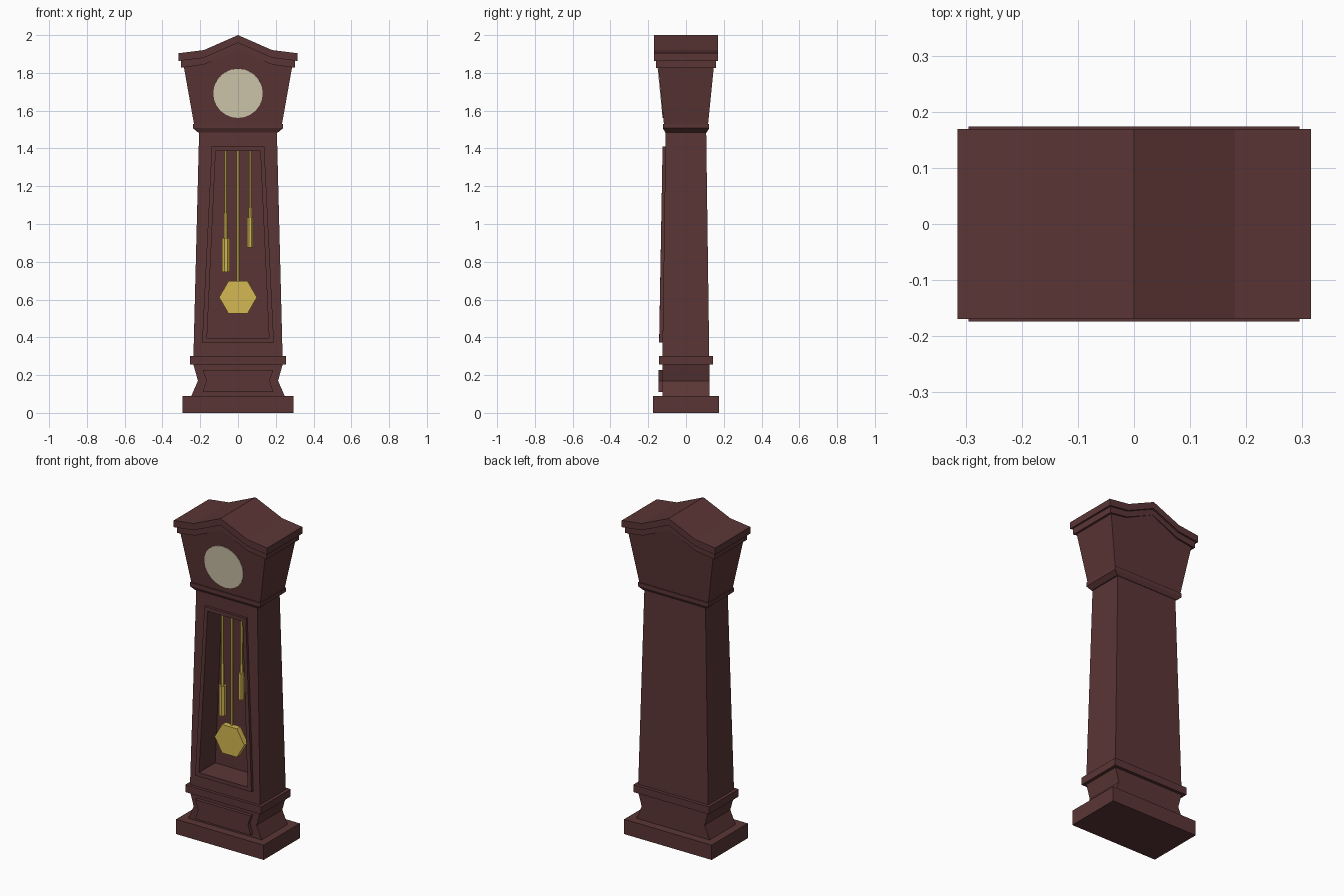
import bpy, bmesh, math
from mathutils import Matrix

if "Cube" in bpy.data.objects:
    bpy.data.objects.remove(bpy.data.objects["Cube"])


def material(name, col):
    m = bpy.data.materials.new(name)
    m.diffuse_color = (*col, 1)
    m.use_nodes = True
    m.node_tree.nodes["Principled BSDF"].inputs["Base Color"].default_value = m.diffuse_color
    return m


WOOD = material("dark_red_wood", (0.105, 0.036, 0.036))
BRASS = material("brass", (0.66, 0.48, 0.085))
IVORY = material("ivory", (0.66, 0.60, 0.43))


def finish(name, bm, mat):
    bmesh.ops.recalc_face_normals(bm, faces=bm.faces[:])
    me = bpy.data.meshes.new(name)
    bm.to_mesh(me)
    bm.free()
    me.materials.append(mat)
    ob = bpy.data.objects.new(name, me)
    bpy.context.collection.objects.link(ob)
    return ob


def loft(name, loops, mat=WOOD):
    """Skin through matching point loops and cap both ends."""
    bm = bmesh.new()
    rings = [[bm.verts.new(p) for p in loop] for loop in loops]
    for a, b in zip(rings, rings[1:]):
        for i in range(len(a)):
            j = (i + 1) % len(a)
            bm.faces.new((a[i], a[j], b[j], b[i]))
    bm.faces.new(rings[0][::-1])
    bm.faces.new(rings[-1])
    return finish(name, bm, mat)


def tiers(name, levels):
    """Stack of rectangles: (half width, half depth, z)."""
    return loft(name, [[(-w, -d, z), (w, -d, z), (w, d, z), (-w, d, z)] for w, d, z in levels])


def slab(name, profile, y0, y1):
    """Front outline (x, z) extruded along y."""
    return loft(name, [[(x, y, z) for x, z in profile] for y in (y0, y1)])


def mirrored(half):
    """Right half of an outline, bottom to top, completed on the left."""
    return half + [(-x, z) for x, z in reversed(half) if x > 0]


def prism(name, centre, radius, length, sides, axis, mat, turn=0.0):
    bm = bmesh.new()
    rot = Matrix.Rotation(math.radians(axis), 4, 'X') @ Matrix.Rotation(turn, 4, 'Z')
    bmesh.ops.create_cone(bm, cap_ends=True, segments=sides, radius1=radius, radius2=radius,
                          depth=length, matrix=Matrix.Translation(centre) @ rot)
    return finish(name, bm, mat)


# Base: plinth, waisted pedestal with raised panel, moulding
tiers("plinth", [(0.295, 0.174, 0), (0.295, 0.174, 0.09)])
slab("pedestal", mirrored([(0.247, 0.09), (0.212, 0.17), (0.236, 0.255)]), -0.124, 0.124)
slab("pedestal_panel", mirrored([(0.187, 0.11), (0.168, 0.17), (0.187, 0.228)]), -0.145, -0.12)
tiers("base_moulding", [(0.255, 0.143, 0.255), (0.255, 0.143, 0.30)])


# Trunk with raised door frame and hollow case, skinned from back to inside
def trapezoid(wb, zb, yb, wt, zt, yt):
    return [(-wb, yb, zb), (wb, yb, zb), (wt, yt, zt), (-wt, yt, zt)]


loft("trunk", [
    trapezoid(0.236, 0.30, 0.123, 0.206, 1.485, 0.107),
    trapezoid(0.236, 0.30, -0.125, 0.206, 1.485, -0.108),
    trapezoid(0.19, 0.373, -0.124, 0.139, 1.41, -0.109),
    trapezoid(0.19, 0.373, -0.142, 0.139, 1.41, -0.124),
    trapezoid(0.164, 0.397, -0.142, 0.118, 1.386, -0.124),
    trapezoid(0.164, 0.397, 0.015, 0.118, 1.386, 0.015)])

# Pendulum and two weights
Y = -0.058
prism("pendulum_rod", (0, Y, 1.04), 0.008, 0.70, 6, 0, BRASS)
prism("pendulum_bob", (0, Y - 0.007, 0.612), 0.1, 0.035, 6, 90, BRASS, math.pi / 6)
for side, x, r, bottom, top, sleeve in (("left", -0.064, 0.022, 0.745, 0.925, 1.055),
                                        ("right", 0.064, 0.018, 0.875, 1.035, 1.085)):
    prism(side + "_weight", (x, Y, (bottom + top) / 2), r, top - bottom, 8, 0, BRASS, math.pi / 8)
    prism(side + "_weight_hook", (x, Y, (top + sleeve) / 2), 0.011, sleeve - top, 6, 0, BRASS)
    prism(side + "_chain", (x, Y, (top + 1.388) / 2), 0.008, 1.388 - top, 6, 0, BRASS)

# Neck moulding under the hood
tiers("neck_moulding", [(0.212, 0.11, 1.485), (0.238, 0.123, 1.507), (0.238, 0.123, 1.53)])


# Gabled hood and two-step cornice
def gable(w, drop):
    return [(w, 1.904 - drop), (0.18, 1.921 - drop), (0, 2.0 - drop)]


hood = mirrored([(0.233, 1.53)] + gable(0.287, 0.07))
loft("hood", [[(x, s * (0.117 + 0.1 * (z - 1.53)), z) for x, z in hood] for s in (-1, 1)])
for name, w, d, low, high in (("lower_cornice", 0.302, 0.158, 0.077, 0.039),
                              ("upper_cornice", 0.315, 0.169, 0.041, 0.0)):
    under, over = gable(w, low), gable(w, high)
    outline = [(-x, z) for x, z in under[:2]] + under[::-1] + over + [(-x, z) for x, z in over[1::-1]]
    # strips keep the bent outline clean
    bm = bmesh.new()
    n = 5
    lower, upper = outline[:n], outline[n:][::-1]
    cols = [[[bm.verts.new((p[0], y, p[1])) for p in (lower[i], upper[i])] for y in (-d, d)]
            for i in range(n)]
    for (fa, ba), (fb, bb) in zip(cols, cols[1:]):
        bm.faces.new((fa[0], fb[0], fb[1], fa[1]))
        bm.faces.new((ba[0], bb[0], bb[1], ba[1]))
        bm.faces.new((fa[1], fb[1], bb[1], ba[1]))
        bm.faces.new((fa[0], fb[0], bb[0], ba[0]))
    for f, b in (cols[0], cols[-1]):
        bm.faces.new((f[0], f[1], b[1], b[0]))
    finish(name, bm, WOOD)

# Dial plate lying on the sloping hood front
prism("dial", (0, -0.134, 1.692), 0.131, 0.006, 24, 90 + math.degrees(math.atan(0.1)), IVORY)
